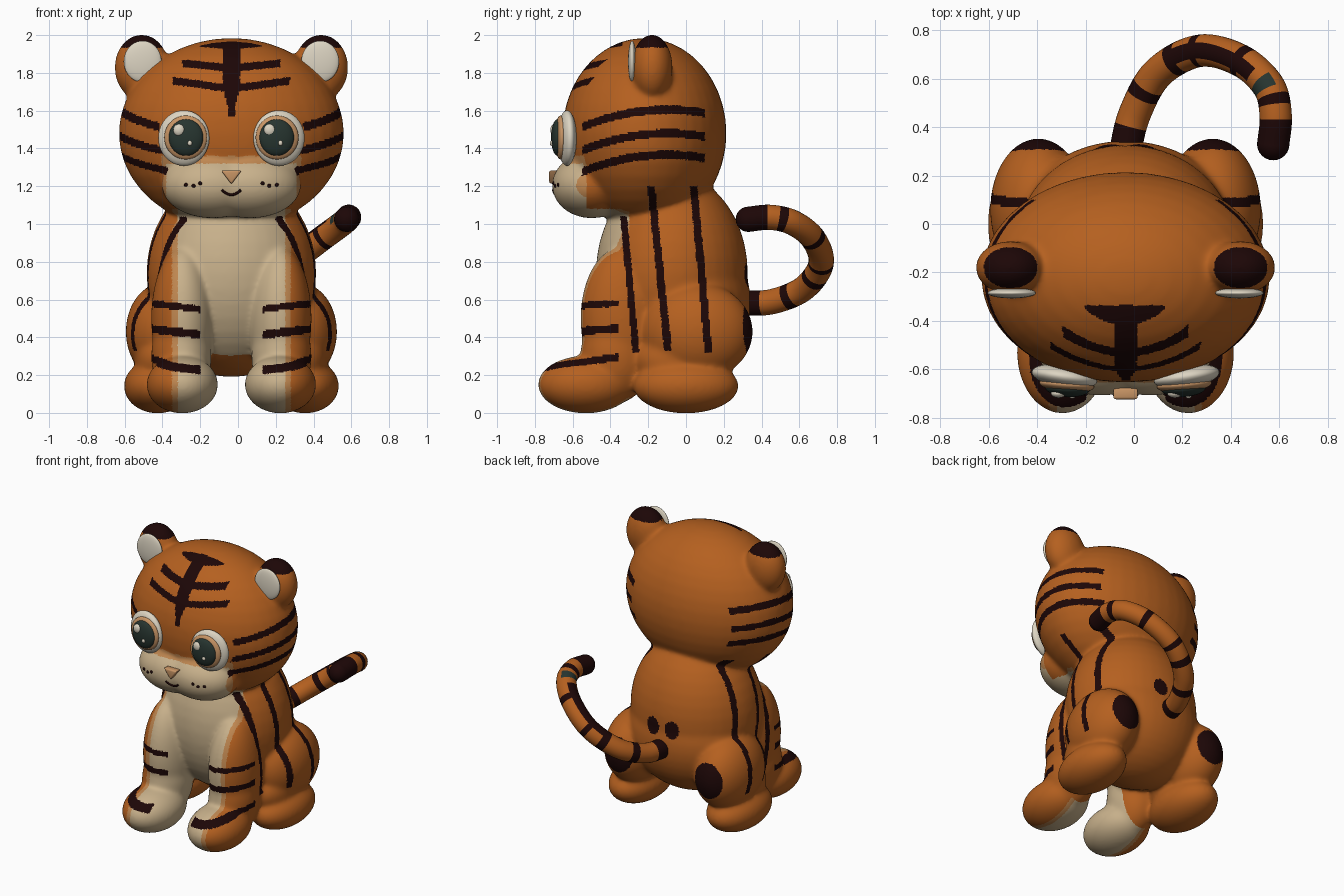
import bpy, bmesh, math
from mathutils import Vector, Matrix
from mathutils.bvhtree import BVHTree

if "Cube" in bpy.data.objects:
    bpy.data.objects.remove(bpy.data.objects["Cube"], do_unlink=True)

CX = -0.035  # symmetry plane of the animal; the tail curls out to one side


def material(name, rgb):
    m = bpy.data.materials.new(name)
    m.use_nodes = True
    m.diffuse_color = (*rgb, 1)
    m.node_tree.nodes["Principled BSDF"].inputs["Base Color"].default_value = (*rgb, 1)
    return m


orange = material("orange fur", (0.46, 0.117, 0.014))
dark = material("dark stripe", (0.012, 0.002, 0.002))
cream = material("cream fur", (0.58, 0.44, 0.26))
pale = material("pale orange", (0.52, 0.24, 0.08))
white = material("eye white", (0.72, 0.66, 0.54))
tan = material("tan", (0.58, 0.30, 0.13))
green = material("iris green", (0.02, 0.035, 0.029))
FUR = [orange, dark, cream, pale]


def finish(name, bm, mats, smooth=True):
    bmesh.ops.recalc_face_normals(bm, faces=bm.faces)
    me = bpy.data.meshes.new(name)
    bm.to_mesh(me)
    bm.free()
    for m in mats:
        me.materials.append(m)
    for p in me.polygons:
        p.use_smooth = smooth
    ob = bpy.data.objects.new(name, me)
    bpy.context.collection.objects.link(ob)
    return ob


def add_ball(bm, x, y, z, rx, ry, rz, yaw=0, seg=40):
    mat = Matrix.Translation((CX + x, y, z)) @ Matrix.Rotation(yaw, 4, "Z") @ Matrix.Diagonal((rx, ry, rz, 1))
    bmesh.ops.create_uvsphere(bm, u_segments=seg, v_segments=seg // 2, radius=1, matrix=mat)


def ball(name, mat, *args, **kw):
    bm = bmesh.new()
    add_ball(bm, *args, **kw)
    return finish(name, bm, [mat])


# ---- body: overlapping rounded masses fused into one soft skin
bm = bmesh.new()
add_ball(bm, 0, -0.22, 1.48, 0.597, 0.435, 0.505)       # head
add_ball(bm, 0, -0.075, 0.74, 0.45, 0.403, 0.53)        # chest
add_ball(bm, 0, -0.02, 0.58, 0.45, 0.365, 0.39)         # belly
for s in (-1, 1):
    add_ball(bm, s * 0.1, -0.5, 1.205, 0.27, 0.21, 0.175)     # muzzle
    add_ball(bm, s * 0.475, -0.18, 1.828, 0.145, 0.11, 0.177) # ear
    add_ball(bm, s * 0.26, -0.34, 0.5, 0.165, 0.22, 0.38)     # front leg
    add_ball(bm, s * 0.265, -0.37, 0.3, 0.16, 0.19, 0.25)     # ankle
    add_ball(bm, s * 0.26, -0.53, 0.15, 0.19, 0.255, 0.153)   # front paw
    add_ball(bm, s * 0.36, 0.06, 0.43, 0.2, 0.295, 0.26)      # thigh
    add_ball(bm, s * 0.36, -0.04, 0.28, 0.15, 0.23, 0.15)     # hock
    add_ball(bm, s * 0.39, 0.0, 0.142, 0.18, 0.28, 0.145)     # hind paw
skin = finish("body", bm, FUR)
mod = skin.modifiers.new("fuse", "REMESH")
mod.mode = "VOXEL"
mod.voxel_size = 0.0095
mod = skin.modifiers.new("soften", "SMOOTH")
mod.factor = 0.5
mod.iterations = 44
bpy.context.view_layer.update()
fused = bpy.data.meshes.new_from_object(skin.evaluated_get(bpy.context.evaluated_depsgraph_get()))
skin.modifiers.clear()
skin.data = fused
fused.name = "body"
fused.materials.clear()
for m in FUR:
    fused.materials.append(m)


def near_line(y, z, y0, z0, y1, z1, w):
    return z1 < z < z0 and abs(y - (y0 + (y1 - y0) * (z0 - z) / (z0 - z1))) < w


def is_stripe(x, y, z):
    if z > 1.935 and x > 0.365:                                  # ear tips
        return True
    if z > 1.57 and y < -0.335 and x < 0.33:                     # forehead
        if x < 0.02 + 0.025 * min(1, max(0, (z - 1.62) / 0.1)):
            return True
        for z0, reach, rise, w in ((1.715, 0.31, 0.14, 0.02), (1.825, 0.26, 0.1, 0.02), (1.942, 0.165, 0.09, 0.018)):
            if x < reach and abs(z - z0 - rise * x) < w:
                return True
    if x > 0.3 and -0.55 < y < 0.1 and 1.2 < z < 1.65:           # cheeks
        arc = z + 0.45 * (y + 0.1) ** 2
        if any(abs(arc - z0) < 0.022 for z0 in (1.605, 1.48, 1.367)):
            return True
    if x > 0.2:                                                  # flanks
        if near_line(y, z, -0.33, 1.04, -0.265, 0.32, 0.018):
            return True
        if near_line(y, z, -0.185, 1.2, -0.095, 0.33, 0.02) or near_line(y, z, 0.04, 1.2, 0.12, 0.32, 0.02):
            return True
    if x > 0.165 and y < -0.36 and z < 0.65:                     # front legs
        slope = 0.12 * (x - 0.3)
        if abs(z - 0.565 - slope) < 0.018 or abs(z - 0.43 - slope) < 0.022:
            return True
        if abs(z - 0.245 - slope - 0.1 * (y + 0.7)) < 0.02:
            return True
    if y > 0.2:                                                  # rear spots
        if math.hypot((x - 0.36) / 0.11, (z - 0.44) / 0.125) < 1:
            return True
        if math.hypot((x - 0.075) / 0.052, (z - 0.73) / 0.06) < 1:
            return True
    return False


def fur_index(p):
    x, y, z = abs(p.x - CX), p.y, p.z
    if is_stripe(x, y, z):
        return 1
    if 1.06 < z < 1.36 and y < -0.525 and x < 0.37:
        return 3 if z > 1.32 or x > 0.345 else 2
    if z <= 1.08 and y < -0.3 and x < 0.315:
        return 3 if x > 0.285 else 2
    return 0


for p in fused.polygons:
    p.use_smooth = True
    p.material_index = fur_index(p.center)

tree = BVHTree.FromPolygons([v.co for v in fused.vertices], [tuple(p.vertices) for p in fused.polygons])


def face_y(x, z):
    hit = tree.ray_cast(Vector((CX + x, -2, z)), Vector((0, 1, 0)))[0]
    return hit.y if hit else -0.6


# ---- ears and eyes
for s, side in ((-1, "right"), (1, "left")):
    ball(side + "_inner_ear", white, s * 0.47, -0.285, 1.86, 0.1, 0.022, 0.11)
    ball(side + "_eyeball", white, s * 0.252, -0.63, 1.455, 0.137, 0.048, 0.147, yaw=s * 0.15)
    ball(side + "_eye_ring", tan, s * 0.242, -0.664, 1.458, 0.114, 0.032, 0.116, yaw=s * 0.08)
    ball(side + "_iris", green, s * 0.24, -0.68, 1.458, 0.092, 0.034, 0.097, yaw=s * 0.06)
    ball(side + "_large_glint", white, s * 0.24 - 0.037, -0.7, 1.497, 0.031, 0.018, 0.032, seg=20)
    ball(side + "_small_glint", white, s * 0.24 + 0.02, -0.711, 1.428, 0.012, 0.01, 0.014, seg=16)
    # whisker dots
    for i, (dx, dz) in enumerate(((0.165, 1.215), (0.2, 1.202), (0.24, 1.207))):
        ball(f"{side}_whisker_dot_{i}", dark, s * dx, face_y(s * dx, dz), dz, 0.011, 0.008, 0.01, seg=12)

# ---- nose: rounded triangle pointing down
bm = bmesh.new()
front = face_y(0, 1.25) - 0.035
tri = bm.faces.new([bm.verts.new((CX + x, front, z)) for x, z in ((-0.055, 1.283), (0.055, 1.283), (0, 1.21))])
solid = bmesh.ops.extrude_face_region(bm, geom=[tri], use_keep_orig=True)["geom"]
for v in solid:
    if isinstance(v, bmesh.types.BMVert):
        v.co.y += 0.05
bmesh.ops.bevel(bm, geom=bm.edges[:], offset=0.01, segments=3, profile=0.5, affect="EDGES")
finish("nose", bm, [tan])

# ---- mouth: thin smiling tube
curve = bpy.data.curves.new("mouth", "CURVE")
curve.dimensions = "3D"
curve.bevel_depth = 0.007
curve.bevel_resolution = 2
curve.use_fill_caps = True
line = curve.splines.new("POLY")
line.points.add(10)
for i, pt in enumerate(line.points):
    x = -0.05 + 0.01 * i
    z = 1.155 + 10 * x * x
    pt.co = (CX + x, face_y(x, z) - 0.002, z, 1)
curve.materials.append(dark)
bpy.context.collection.objects.link(bpy.data.objects.new("mouth", curve))

# ---- tail: tube swept along a tilted curl
path = [Vector(p) for p in ((-0.05, 0.15, 0.57), (-0.035, 0.3, 0.58), (0.005, 0.46, 0.59), (0.1, 0.625, 0.66),
                            (0.27, 0.715, 0.79), (0.44, 0.675, 0.92), (0.555, 0.57, 1.005),
                            (0.585, 0.45, 1.035), (0.575, 0.33, 1.025), (0.56, 0.2, 1.01))]


def spline(u):
    i = min(int(u), len(path) - 4)
    t = u - i
    a, b, c, d = path[i:i + 4]
    return 0.5 * (2 * b + (c - a) * t + (2 * a - 5 * b + 4 * c - d) * t * t + (3 * b - a - 3 * c + d) * t ** 3)


RINGS, SIDES, R = 140, 24, 0.067
span = len(path) - 3
bands = ((0, 0.09), (0.2, 0.235), (0.34, 0.37), (0.425, 0.445), (0.57, 0.6), (0.77, 0.815), (0.88, 1))
up = Vector((-0.6, 0, 0.8))


def tail_index(t, j):
    crown = min(j, SIDES - 1 - j)  # distance from the upper ridge
    if 0.69 < t < 0.745 and crown < 4:
        return 2
    return int(any(lo <= t <= hi for lo, hi in bands) or (0.36 < t < 0.66 and crown < 2))


bm = bmesh.new()
rings = []
for i in range(RINGS + 1):
    u = span * i / RINGS
    c = spline(u)
    tangent = (spline(u + 0.01) - spline(u - 0.01)).normalized()
    b = tangent.cross(up).normalized()
    n = b.cross(tangent)
    rings.append([bm.verts.new(c + R * (math.cos(a) * n + math.sin(a) * b))
                  for a in (2 * math.pi * j / SIDES for j in range(SIDES))])
add_ball(bm, path[-2].x - CX, path[-2].y, path[-2].z, R, R, R, seg=24)
for f in bm.faces:
    f.material_index = 1
for i in range(RINGS):
    for j in range(SIDES):
        k = (j + 1) % SIDES
        f = bm.faces.new((rings[i][j], rings[i][k], rings[i + 1][k], rings[i + 1][j]))
        f.material_index = tail_index((i + 0.5) / RINGS, j)
finish("tail", bm, [orange, dark, green])
